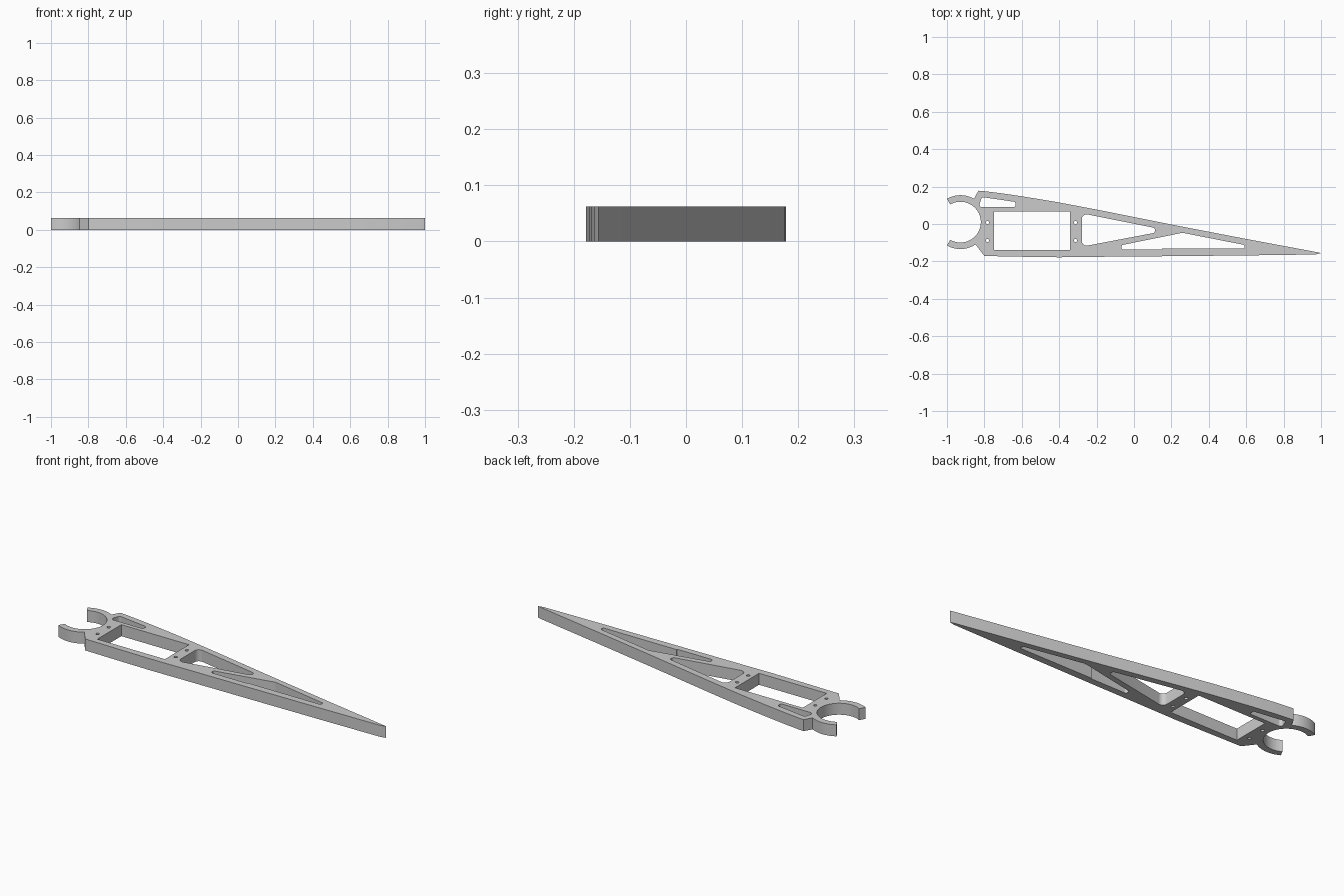
import bpy, bmesh
from math import cos, sin, tan, pi, radians
from mathutils import Vector

cube = bpy.data.objects.get("Cube")
if cube:
    bpy.data.objects.remove(cube, do_unlink=True)

HEIGHT = 0.0625
CLIP = Vector((-0.928, 0.01))      # centre of the open tube clip
INNER, OUTER = 0.109, 0.144


def arc(centre, radius, start, end, steps):
    """Points on a circular arc, angles in degrees."""
    pts = []
    for i in range(steps + 1):
        a = radians(start + (end - start) * i / steps)
        pts.append(Vector((centre[0] + radius * cos(a), centre[1] + radius * sin(a))))
    return pts


def rounded(corners, steps=6):
    """Polygon with a fillet radius at each (x, y, radius) corner."""
    pts = []
    for i, (x, y, r) in enumerate(corners):
        p = Vector((x, y))
        u = (Vector(corners[i - 1][:2]) - p).normalized()
        v = (Vector(corners[(i + 1) % len(corners)][:2]) - p).normalized()
        if r == 0:
            pts.append(p)
            continue
        half = u.angle(v) / 2
        centre = p + (u + v).normalized() * r / sin(half)
        a = p + u * r / tan(half) - centre
        b = p + v * r / tan(half) - centre
        for k in range(steps + 1):
            pts.append(centre + a.lerp(b, k / steps).normalized() * r)
    return pts


# Outer outline: clip arms, nose, curved upper edge, tail, flat lower edge
outline = arc(CLIP, INNER, -120, 120, 48)
outline += arc(CLIP, OUTER, 120, 60, 14)
outline += [Vector(p) for p in (
    (-0.832, 0.178), (-0.805, 0.176), (-0.7, 0.163), (-0.6, 0.148), (-0.5, 0.132),
    (-0.4, 0.115), (-0.2, 0.077), (0, 0.037), (0.2, -0.003), (0.6, -0.08),
    (0.98, -0.151), (1, -0.156), (0.97, -0.163), (0.6, -0.168), (0.2, -0.172),
    (-0.26, -0.176), (-0.4, -0.178), (-0.6, -0.175), (-0.8, -0.171))]
outline += arc(CLIP, OUTER, -56, -120, 14)

# Openings: servo window, nose slot, two truss triangles, screw holes
openings = [
    rounded([(-0.749, 0.067, 0), (-0.342, 0.067, 0), (-0.342, -0.139, 0), (-0.749, -0.139, 0)]),
    rounded([(-0.813, 0.144, 0.012), (-0.634, 0.118, 0.01),
             (-0.634, 0.09, 0.01), (-0.832, 0.09, 0.014)]),
    rounded([(-0.279, 0.057, 0.025), (0.112, -0.021, 0.013),
             (0.112, -0.047, 0.013), (-0.279, -0.121, 0.025)]),
    rounded([(-0.067, -0.113, 0.011), (0.259, -0.047, 0.03), (0.591, -0.112, 0.009),
             (0.591, -0.132, 0.009), (0.15, -0.132, 0), (0.15, -0.137, 0),
             (-0.067, -0.137, 0.011)]),
]
for x in (-0.783, -0.313):
    for y in (0.008, -0.088):
        openings.append(arc((x, y), 0.009, 0, 337.5, 15))

# Flat filled curve extruded to the plate thickness
curve = bpy.data.curves.new("wing_rib", "CURVE")
curve.dimensions = "2D"
curve.fill_mode = "BOTH"
curve.extrude = HEIGHT / 2
for loop in [outline] + openings:
    spline = curve.splines.new("POLY")
    spline.points.add(len(loop) - 1)
    for point, p in zip(spline.points, loop):
        point.co = (p.x, p.y, 0, 1)
    spline.use_cyclic_u = True
rib = bpy.data.objects.new("wing_rib", curve)
rib.location.z = HEIGHT / 2
bpy.context.collection.objects.link(rib)

# Turn into a welded mesh
bpy.ops.object.select_all(action="DESELECT")
rib.select_set(True)
bpy.context.view_layer.objects.active = rib
bpy.ops.object.convert(target="MESH")
bm = bmesh.new()
bm.from_mesh(rib.data)
bmesh.ops.remove_doubles(bm, verts=bm.verts, dist=0.00005)
bmesh.ops.recalc_face_normals(bm, faces=bm.faces)
bm.to_mesh(rib.data)
bm.free()
bpy.ops.object.shade_smooth_by_angle(angle=pi / 6)

# Grey plastic
grey = bpy.data.materials.new("grey_plastic")
grey.use_nodes = True
colour = (0.6, 0.6, 0.6, 1)
grey.diffuse_color = colour
grey.node_tree.nodes["Principled BSDF"].inputs["Base Color"].default_value = colour
rib.data.materials.clear()
rib.data.materials.append(grey)
